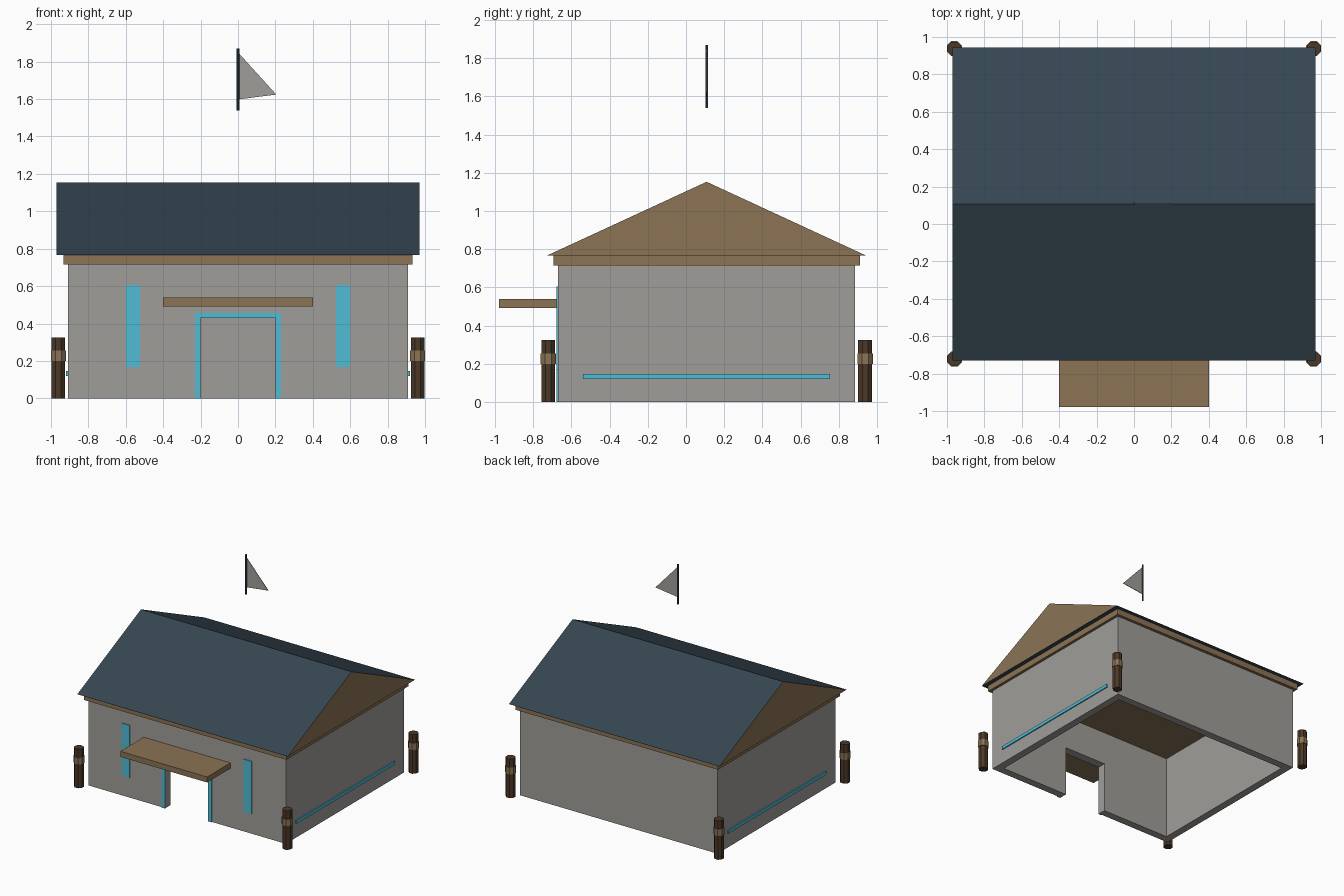
import bpy, bmesh, math
from mathutils import Vector

if "Cube" in bpy.data.objects:
    bpy.data.objects.remove(bpy.data.objects["Cube"])


def material(name, r, g, b):
    m = bpy.data.materials.new(name)
    lin = [((c / 255 + 0.055) / 1.055) ** 2.4 for c in (r, g, b)]
    m.diffuse_color = (*lin, 1)
    m.use_nodes = True
    m.node_tree.nodes["Principled BSDF"].inputs["Base Color"].default_value = m.diffuse_color
    return m


GREY = material("grey plaster", 159, 157, 152)
BROWN = material("tan wood", 139, 115, 85)
SLATE = material("dark slate", 53, 69, 81)
CYAN = material("cyan trim", 80, 188, 213)
DARK = material("dark wood", 76, 57, 40)


def finish(name, bm, *mats):
    bmesh.ops.recalc_face_normals(bm, faces=bm.faces)
    me = bpy.data.meshes.new(name)
    bm.to_mesh(me)
    bm.free()
    for m in mats:
        me.materials.append(m)
    ob = bpy.data.objects.new(name, me)
    bpy.context.collection.objects.link(ob)
    return ob


def prism(name, pts, offset, *mats):
    """Extrude a closed outline of 3D points along offset."""
    bm = bmesh.new()
    face = bm.faces.new([bm.verts.new(p) for p in pts])
    new = bmesh.ops.extrude_face_region(bm, geom=[face], use_keep_orig=True)["geom"]
    verts = [v for v in new if isinstance(v, bmesh.types.BMVert)]
    bmesh.ops.translate(bm, verts=verts, vec=Vector(offset))
    return finish(name, bm, *mats)


def box(name, x0, x1, y0, y1, z0, z1, mat):
    pts = [(x0, y0, z0), (x1, y0, z0), (x1, y1, z0), (x0, y1, z0)]
    return prism(name, pts, (0, 0, z1 - z0), mat)


W, YF, YB, T, H = 0.91, -0.67, 0.885, 0.065, 0.715  # wall extents, thickness, height
RIDGE = 0.108

# Front wall with a door notch, and the other three walls as a U-shaped plan
door = [(-W, 0), (-0.2, 0), (-0.2, 0.43), (0.2, 0.43), (0.2, 0), (W, 0), (W, H), (-W, H)]
prism("front_wall", [(x, YF, z) for x, z in door], (0, T, 0), GREY)
plan = [(-W, YF + T), (-W, YB), (W, YB), (W, YF + T),
        (W - T, YF + T), (W - T, YB - T), (T - W, YB - T), (T - W, YF + T)]
prism("side_and_back_walls", [(x, y, 0) for x, y in plan], (0, 0, H), GREY)

# Wooden course on top of the walls, which is also the ceiling
box("eave_course", -0.933, 0.933, YF - 0.025, YB + 0.025, H, 0.766, BROWN)

# Gabled roof: slate slopes, wooden gable ends
roof = prism("roof", [(-0.97, -0.73, 0.766), (-0.97, 0.945, 0.766), (-0.97, RIDGE, 1.153)],
             (1.94, 0, 0), SLATE, BROWN)
for p in roof.data.polygons:
    p.material_index = 1 if abs(p.normal.x) > 0.9 else 0

# Door frame, canopy
frame = [(-0.23, 0), (-0.2, 0), (-0.2, 0.43), (0.2, 0.43), (0.2, 0), (0.23, 0),
         (0.23, 0.456), (-0.23, 0.456)]
prism("door_frame", [(x, YF - 0.008, z) for x, z in frame], (0, 0.008, 0), CYAN)
box("door_canopy", -0.4, 0.4, -0.978, YF, 0.492, 0.538, BROWN)

# Narrow windows, side strips and corner posts, on both sides
for s, side in ((-1, "left"), (1, "right")):
    xs = sorted((s * 0.525, s * 0.6))
    box(side + "_window", *xs, YF - 0.008, YF, 0.168, 0.605, CYAN)
    xs = sorted((s * W, s * (W + 0.0095)))
    box(side + "_strip", *xs, -0.54, 0.755, 0.12, 0.147, CYAN)
    for y, end in ((-0.722, "front"), (0.938, "back")):
        for part, r, z0, z1, mat in (("post", 0.036, 0, 0.325, DARK),
                                     ("post_band", 0.04, 0.2, 0.255, BROWN)):
            k = r / math.cos(math.pi / 8)
            ring = [(s * 0.96 + k * math.cos(a), y + k * math.sin(a), z0)
                    for a in [(i + 0.5) * math.pi / 4 for i in range(8)]]
            prism(f"{end}_{side}_{part}", ring, (0, 0, z1 - z0), mat)

# Pennant floating on its pole above the ridge
ring = [(0.008 * math.cos(i * math.pi / 3), RIDGE + 0.008 * math.sin(i * math.pi / 3), 1.54)
        for i in range(6)]
prism("flag_pole", ring, (0, 0, 0.33), SLATE)
prism("flag", [(0, RIDGE - 0.002, 1.85), (0, RIDGE - 0.002, 1.598), (0.205, RIDGE - 0.002, 1.624)],
      (0, 0.004, 0), GREY)
